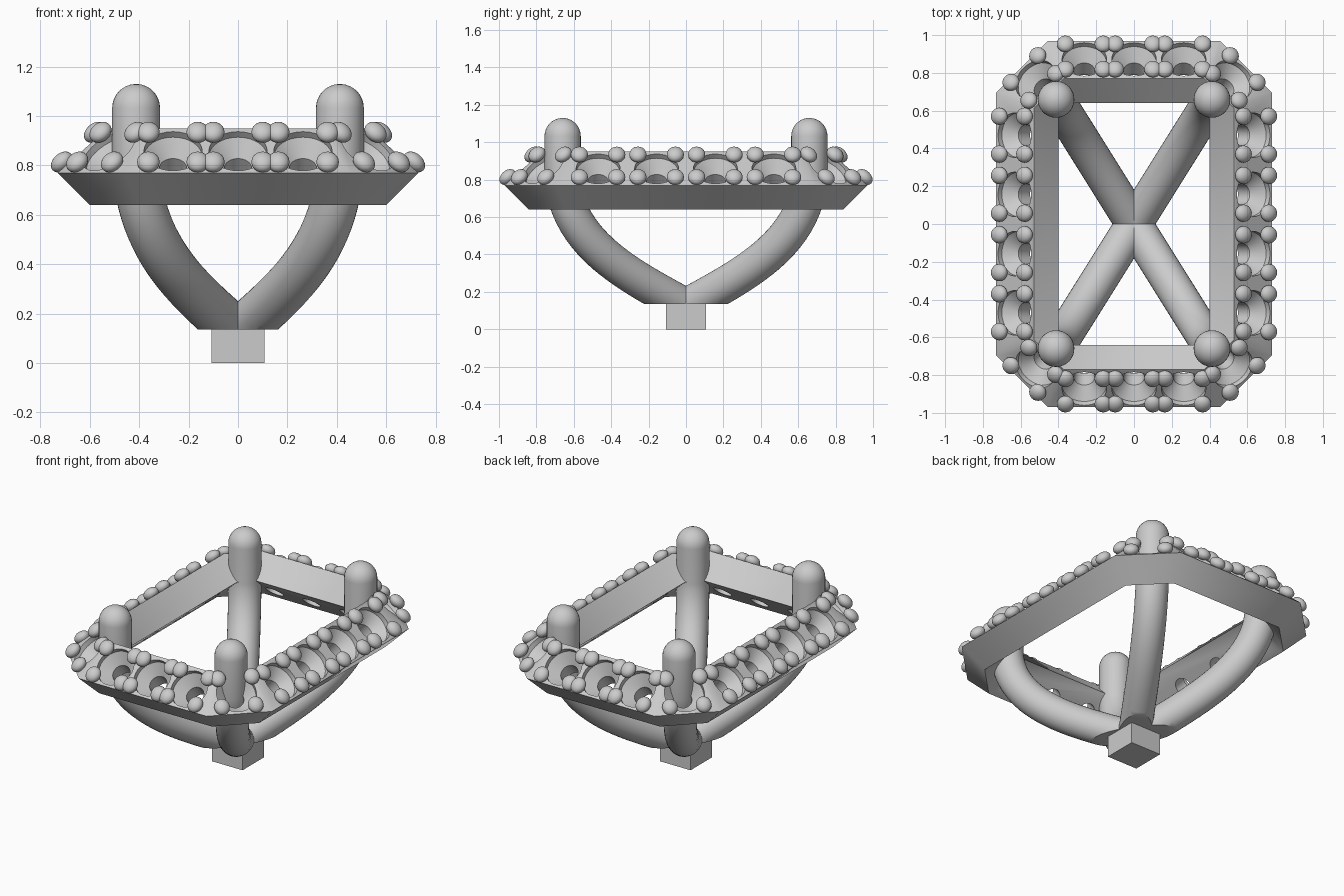
import bpy, bmesh
from math import sin, cos, pi, sqrt
from mathutils import Vector, Matrix

if "Cube" in bpy.data.objects:
    bpy.data.objects.remove(bpy.data.objects["Cube"])

W, H = 0.73, 0.97            # half width / half depth of the frame rim
CX, CY = 0.455, 0.695        # where the cut corners begin


def finish(bm, name, smooth=True):
    bmesh.ops.recalc_face_normals(bm, faces=bm.faces)
    me = bpy.data.meshes.new(name)
    bm.to_mesh(me)
    bm.free()
    ob = bpy.data.objects.new(name, me)
    bpy.context.collection.objects.link(ob)
    if smooth:
        shade(ob)
    return ob


def shade(ob):
    bpy.ops.object.select_all(action='DESELECT')
    ob.select_set(True)
    bpy.context.view_layer.objects.active = ob
    bpy.ops.object.shade_smooth_by_angle(angle=0.6)


def skin(bm, rings, closed=False):
    """Bridge point rings with quads; cap the ends unless closed."""
    vs = [[bm.verts.new(p) for p in r] for r in rings]
    n = len(vs[0])
    pairs = list(zip(vs, vs[1:])) + ([(vs[-1], vs[0])] if closed else [])
    for a, b in pairs:
        for i in range(n):
            j = (i + 1) % n
            bm.faces.new((a[i], a[j], b[j], b[i]))
    if not closed:
        bm.faces.new(vs[0])
        bm.faces.new(vs[-1])


def octagon(inset, z):
    w, h = W - inset, H - inset
    cx, cy = CX - 0.414 * inset, CY - 0.414 * inset
    return [Vector((x, y, z)) for x, y in (
        (cx, h), (-cx, h), (-w, cy), (-w, -cy), (-cx, -h), (cx, -h), (w, -cy), (w, cy))]


# Frame: tilted rectangular band swept round the octagon
bm = bmesh.new()
skin(bm, [octagon(0.13, 0.64), octagon(0, 0.77), octagon(0.20, 0.95), octagon(0.33, 0.82)], closed=True)
frame = finish(bm, "halo_frame", False)

# Seat positions on the sloping face: rim point and outward direction
seats = []
for s in (-1, 1):
    seats += [(Vector((x, s * H, 0.77)), Vector((0, s, 0))) for x in (-0.263, 0, 0.263)]
    seats += [(Vector((s * W, y, 0.77)), Vector((s, 0, 0))) for y in (-0.47, -0.157, 0.157, 0.47)]
    for t in (-1, 1):
        seats.append((Vector((s * (CX + W) / 2, t * (CY + H) / 2, 0.77)), Vector((s, t, 0)).normalized()))


def seat_matrix(rim, out):
    up = (Vector((0, 0, 0.18)) - out * 0.20).normalized()
    normal = (out * 0.18 + Vector((0, 0, 0.20))).normalized()
    side = up.cross(normal)
    m = Matrix((side, up, normal)).transposed().to_4x4()
    m.translation = rim - out * 0.098 + Vector((0, 0, 0.088))
    return m


# Cutter: tapered stone seats with a through hole
bm = bmesh.new()
for rim, out in seats:
    m = seat_matrix(rim, out)
    skin(bm, [[m @ Vector((r * cos(a * pi / 16), r * sin(a * pi / 16), z)) for a in range(32)]
              for r, z in ((0.118, 0.06), (0.118, -0.03), (0.055, -0.09), (0.055, -0.26))])
cutter = finish(bm, "seat_cutter", False)
cutter.hide_render = True
mod = frame.modifiers.new("seats", 'BOOLEAN')
mod.object = cutter
mod.operation = 'DIFFERENCE'
mod.solver = 'EXACT'
bpy.context.view_layer.objects.active = frame
frame.select_set(True)
bpy.ops.object.modifier_apply(modifier="seats")
bpy.data.objects.remove(cutter)
shade(frame)

# Beads: four flattened grains round each seat
bm = bmesh.new()
for rim, out in seats:
    m = seat_matrix(rim, out)
    for u in (-0.1, 0.1):
        for v in (-0.09, 0.09):
            bmesh.ops.create_uvsphere(bm, u_segments=20, v_segments=12, radius=1, matrix=m
                                      @ Matrix.Translation((u, v, 0.022))
                                      @ Matrix.Diagonal((0.046, 0.05, 0.035, 1)))
finish(bm, "beads")

# Prongs: curved arms from the base that rise into round-topped posts
R, TOP = 0.097, 1.033
P = [Vector(p) for p in ((0, 0.122), (0.35, 0.285), (0.74, 0.45), (0.778, 0.80))]
path = []                    # (distance, height, tangent, radius)
for i in range(25):
    t = i / 24
    s = 1 - t
    p = P[0] * s**3 + P[1] * 3 * s * s * t + P[2] * 3 * s * t * t + P[3] * t**3
    d = (P[1] - P[0]) * s * s + (P[2] - P[1]) * 2 * s * t + (P[3] - P[2]) * t * t
    path.append((p.x, p.y, d.normalized(), R))
for i in range(9):
    a = i / 8 * pi / 2 * 0.97
    path.append((0.778, TOP + R * sin(a), Vector((0, 1)), R * cos(a)))

for sx, sy, name in ((-1, -1, "front_left"), (1, -1, "front_right"), (-1, 1, "back_left"), (1, 1, "back_right")):
    out = Vector((sx * 0.413, sy * 0.66, 0)).normalized()
    side = Vector((-out.y, out.x, 0))
    rings = []
    for d, z, t, r in path:
        nrm = out * -t.y + Vector((0, 0, t.x))
        c = out * d + Vector((0, 0, z))
        rings.append([c + (nrm * cos(k * pi / 16) + side * sin(k * pi / 16)) * r for k in range(32)])
    bm = bmesh.new()
    skin(bm, rings)
    # flat underside where the arm rests on the base block
    cut = bmesh.ops.bisect_plane(bm, geom=bm.verts[:] + bm.edges[:] + bm.faces[:],
                                 plane_co=(0, 0, 0.135), plane_no=(0, 0, -1), clear_outer=True)
    edges = [e for e in cut['geom_cut'] if isinstance(e, bmesh.types.BMEdge)]
    bmesh.ops.holes_fill(bm, edges=edges, sides=0)
    finish(bm, name + "_prong")

# Base block
bm = bmesh.new()
bmesh.ops.create_cube(bm, size=1, matrix=Matrix.Translation((0, 0, 0.0675)) @ Matrix.Diagonal((0.216, 0.216, 0.135, 1)))
finish(bm, "base_block", False)
